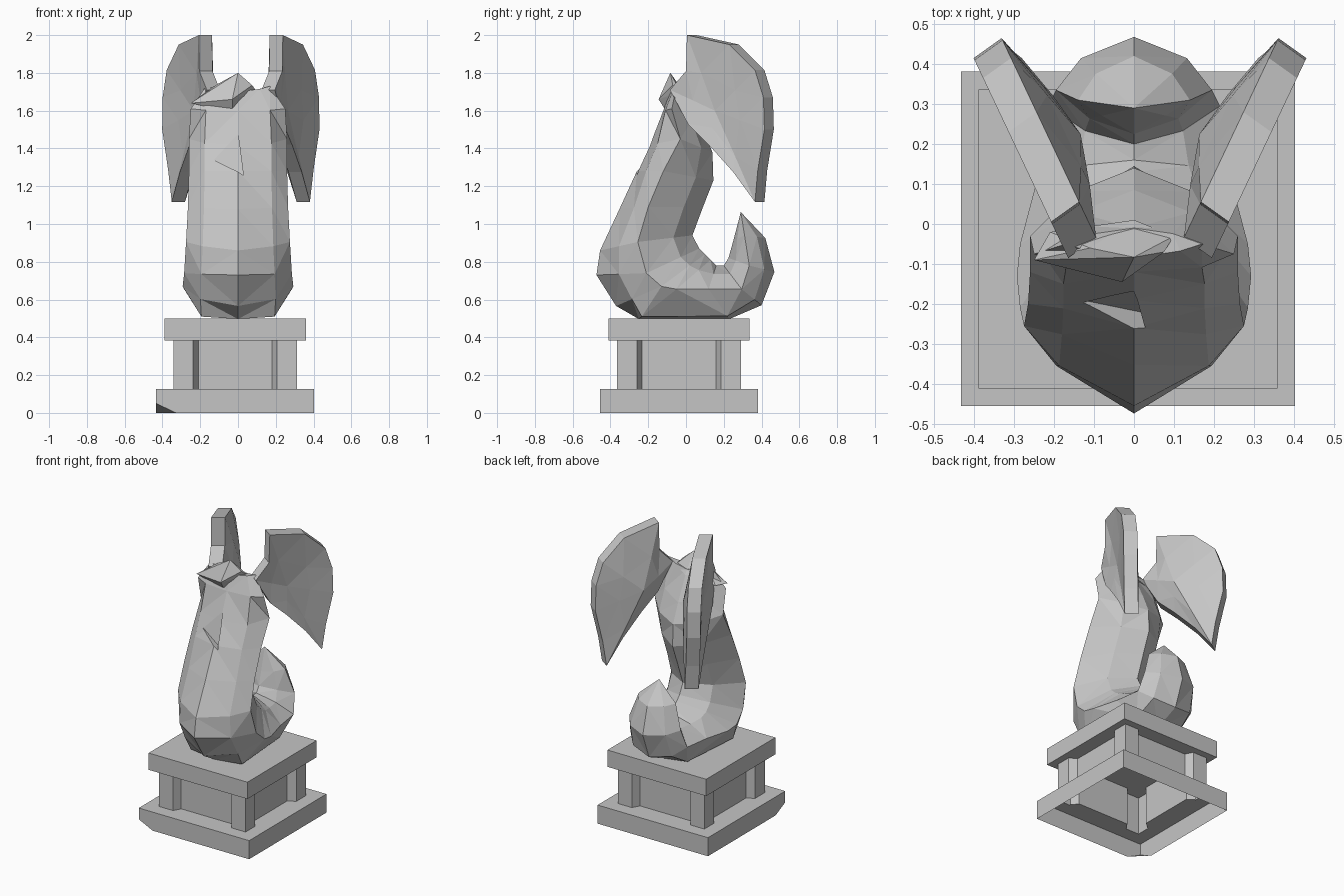
import bpy, bmesh
from mathutils import Vector

if "Cube" in bpy.data.objects:
    bpy.data.objects.remove(bpy.data.objects["Cube"])

stone = bpy.data.materials.new("grey_stone")
stone.use_nodes = True
GREY = (0.56, 0.56, 0.56, 1)
stone.diffuse_color = GREY
stone.node_tree.nodes["Principled BSDF"].inputs["Base Color"].default_value = GREY


def finish(name, bm, closed=True):
    if closed:
        bmesh.ops.recalc_face_normals(bm, faces=bm.faces)
    mesh = bpy.data.meshes.new(name)
    bm.to_mesh(mesh)
    bm.free()
    mesh.materials.append(stone)
    ob = bpy.data.objects.new(name, mesh)
    bpy.context.collection.objects.link(ob)
    return ob


def bridge(bm, a, b):
    n = len(a)
    for i in range(n):
        bm.faces.new((a[i], a[(i + 1) % n], b[(i + 1) % n], b[i]))


def hull(name, points):
    bm = bmesh.new()
    verts = [bm.verts.new(p) for p in points]
    bmesh.ops.convex_hull(bm, input=verts)
    return finish(name, bm)


# Plinth: open-bottomed slab and recessed walls with corner posts
CX, CY = -0.015, -0.037


def plinth_ring(bm, half, z, recess):
    side = [(-half, -half), (-half + 0.105, -half),
            (-half + 0.132, -half + recess), (half - 0.132, -half + recess),
            (half - 0.105, -half)]
    ring = []
    for turn in range(4):
        for x, y in side:
            for _ in range(turn):
                x, y = -y, x
            ring.append(bm.verts.new((CX + x, CY + y, z)))
    return ring


bm = bmesh.new()
rings = [plinth_ring(bm, *r) for r in
         ((0.418, 0, 0), (0.418, 0.127, 0), (0.327, 0.127, 0.05), (0.327, 0.385, 0.05))]
for a, b in zip(rings, rings[1:]):
    bridge(bm, a, b)
# Chipped lower corner
chip = rings[0][0]
chip.co.z = 0.05
bm.faces.new((chip, rings[0][-1], rings[0][1]))
finish("plinth_base", bm, False)

bm = bmesh.new()
bmesh.ops.create_cube(bm, size=1)
for v in bm.verts:
    v.co = Vector((CX + v.co.x * 0.748, CY + v.co.y * 0.748, 0.441 + v.co.z * 0.115))
finish("plinth_cap", bm)

# Body: rings from forehead down the neck, under the belly and up the curled tail
# outer (y, z), widest (y, z), inner (y, z), half width, shoulder position
BODY = [
    ((-0.085, 1.70), (-0.05, 1.73), (-0.01, 1.70), 0.17, 0.5),
    ((-0.12, 1.60), (-0.075, 1.61), (0.085, 1.51), 0.25, 0.25),
    ((-0.19, 1.42), (-0.03, 1.45), (0.14, 1.38), 0.26, 0.25),
    ((-0.26, 1.28), (-0.12, 1.28), (0.145, 1.23), 0.26, 0.35),
    ((-0.352, 1.08), (-0.20, 1.09), (0.09, 1.09), 0.265, 0.5),
    ((-0.455, 0.86), (-0.255, 0.905), (0.034, 0.94), 0.275, 0.5),
    ((-0.474, 0.73), (-0.21, 0.74), (0.07, 0.87), 0.285, 0.45),
    ((-0.37, 0.566), (-0.13, 0.67), (0.10, 0.84), 0.293, 0.35),
    ((-0.25, 0.497), (-0.05, 0.655), (0.13, 0.81), 0.285, 0.08),
    ((0.23, 0.497), (0.12, 0.655), (0.16, 0.78), 0.24, 0.1),
    ((0.40, 0.57), (0.295, 0.655), (0.20, 0.78), 0.215, 0.35),
    ((0.468, 0.746), (0.335, 0.78), (0.225, 0.82), 0.195, 0.4),
    ((0.42, 0.926), (0.31, 0.94), (0.25, 0.91), 0.14, 0.4),
]
bm = bmesh.new()
rings = []
for o, w, i, half, f in BODY:
    o, w, i = Vector(o), Vector(w), Vector(i)
    shoulder, back = o.lerp(w, f), w.lerp(i, 0.65)
    section = [(0, o), (0.68 * half, shoulder), (half, w), (0.57 * half, back), (0, i),
               (-0.57 * half, back), (-half, w), (-0.68 * half, shoulder)]
    rings.append([bm.verts.new((x, p.x, p.y)) for x, p in section])
for a, b in zip(rings, rings[1:]):
    bridge(bm, a, b)
bm.faces.new(rings[0])
tip = bm.verts.new((0, 0.29, 1.063))
for a, b in zip(rings[-1], rings[-1][1:] + rings[-1][:1]):
    bm.faces.new((a, b, tip))
bmesh.ops.triangulate(bm, faces=bm.faces)
body = finish("body", bm)

# Shallow chipped notch in the face
cutter = hull("notch_cutter", ((0, -0.16, 1.48), (-0.13, -0.19, 1.34),
                               (0.04, -0.225, 1.245), (-0.03, -0.45, 1.33)))
cutter.hide_render = True
notch = body.modifiers.new("notch", "BOOLEAN")
notch.operation = "DIFFERENCE"
notch.solver = "EXACT"
notch.object = cutter
bpy.context.view_layer.objects.active = body
bpy.ops.object.modifier_apply(modifier=notch.name)
bpy.data.objects.remove(cutter)

# Lopsided crown overhanging the face
hull("crown", ((-0.25, -0.09, 1.64), (-0.03, -0.145, 1.66), (0.075, -0.07, 1.735),
               (0, -0.083, 1.80), (-0.11, -0.06, 1.74), (-0.21, -0.02, 1.64),
               (0, 0.01, 1.67), (0.1, -0.03, 1.70), (-0.03, -0.1, 1.59)))

# Ears: cupped slabs swept outward and back, tips turned inward
EAR = [(0.005, 2.0), (0.23, 1.95), (0.365, 1.815), (0.41, 1.67), (0.415, 1.5),
       (0.38, 1.285), (0.365, 1.117), (0.25, 1.275), (0.12, 1.42), (0.01, 1.53),
       (-0.085, 1.71), (0.0, 1.81)]
THICK = Vector((-0.07, 0.05, 0))


def ear(name, side):
    bm = bmesh.new()

    def vert(p):
        return bm.verts.new((0.015 + side * p.x, p.y, p.z))

    def on_sheet(y, z):
        return Vector((0.22 + 0.473 * y - 0.07 * max(0, 1.5 - z), y, z))

    outline = [on_sheet(y, z) for y, z in EAR]
    centre = on_sheet(0.13, 1.6)
    skins = []
    for offset, cup in ((Vector(), 0.25), (THICK, 0.5)):
        rim = [vert(p + offset) for p in outline]
        inset = [vert(p.lerp(centre, 0.5) + offset + THICK * cup) for p in outline[::2]]
        mid = vert(centre + offset + THICK * cup * 1.8)
        n = len(inset)
        for k in range(n):
            a, b, c = rim[2 * k], rim[2 * k + 1], rim[(2 * k + 2) % len(rim)]
            p, q = inset[k], inset[(k + 1) % n]
            for tri in ((a, b, p), (b, q, p), (b, c, q), (p, q, mid)):
                bm.faces.new(tri)
        skins.append(rim)
    bridge(bm, *skins)
    finish(name, bm)


ear("left_ear", 1)
ear("right_ear", -1)
